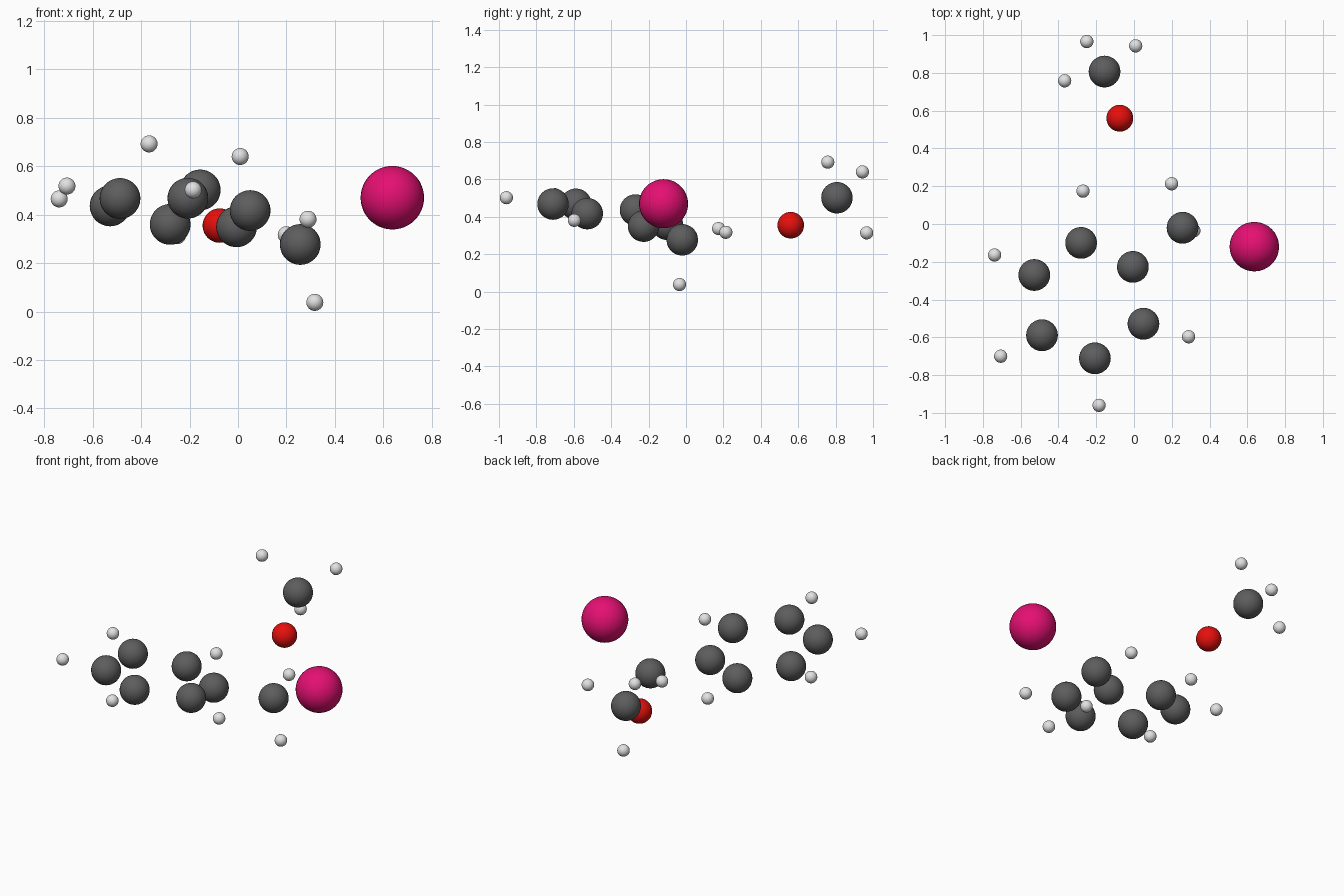
import bpy

cube = bpy.data.objects.get("Cube")
if cube:
    bpy.data.objects.remove(cube, do_unlink=True)


def make_material(name, rgb):
    mat = bpy.data.materials.new(name)
    mat.use_nodes = True
    mat.diffuse_color = (*rgb, 1)
    bsdf = next(n for n in mat.node_tree.nodes if n.type == 'BSDF_PRINCIPLED')
    bsdf.inputs["Base Color"].default_value = (*rgb, 1)
    return mat


def add_ball(name, mat, radius, centre):
    bpy.ops.mesh.primitive_uv_sphere_add(
        segments=32, ring_count=24, radius=radius, location=centre)
    ball = bpy.context.object
    ball.name = name
    ball.data.materials.append(mat)
    bpy.ops.object.shade_smooth()


dark_grey = make_material("dark grey", (0.11, 0.11, 0.11))
pale_grey = make_material("pale grey", (0.76, 0.76, 0.76))
red = make_material("red", (0.78, 0.005, 0.004))
magenta = make_material("magenta", (0.78, 0.005, 0.17))

# Six-sided carbon ring, side carbon and far methyl carbon
CARBON = 0.084
ring = [(-0.28, -0.10, 0.36), (-0.528, -0.27, 0.436), (-0.487, -0.589, 0.467),
        (-0.207, -0.711, 0.468), (0.05, -0.528, 0.417), (-0.006, -0.227, 0.35)]
for centre in ring:
    add_ball("ring_carbon", dark_grey, CARBON, centre)
add_ball("side_carbon", dark_grey, CARBON, (0.257, -0.02, 0.277))
add_ball("methyl_carbon", dark_grey, CARBON, (-0.156, 0.807, 0.502))

# Single large and medium atoms
add_ball("oxygen", red, 0.071, (-0.075, 0.56, 0.355))
add_ball("iodine", magenta, 0.131, (0.637, -0.12, 0.47))

# Small hydrogens, grouped by the carbons they belong to
hydrogens = {
    "ring_hydrogen": [(-0.27, 0.174, 0.337), (-0.738, -0.164, 0.465),
                      (-0.706, -0.70, 0.518), (-0.185, -0.96, 0.502),
                      (0.289, -0.597, 0.381)],
    "side_hydrogen": [(0.199, 0.213, 0.317), (0.317, -0.035, 0.038)],
    "methyl_hydrogen": [(-0.25, 0.966, 0.314), (0.009, 0.943, 0.64),
                        (-0.367, 0.758, 0.692)],
}
for name, centres in hydrogens.items():
    for centre in centres:
        add_ball(name, pale_grey, 0.035, centre)
